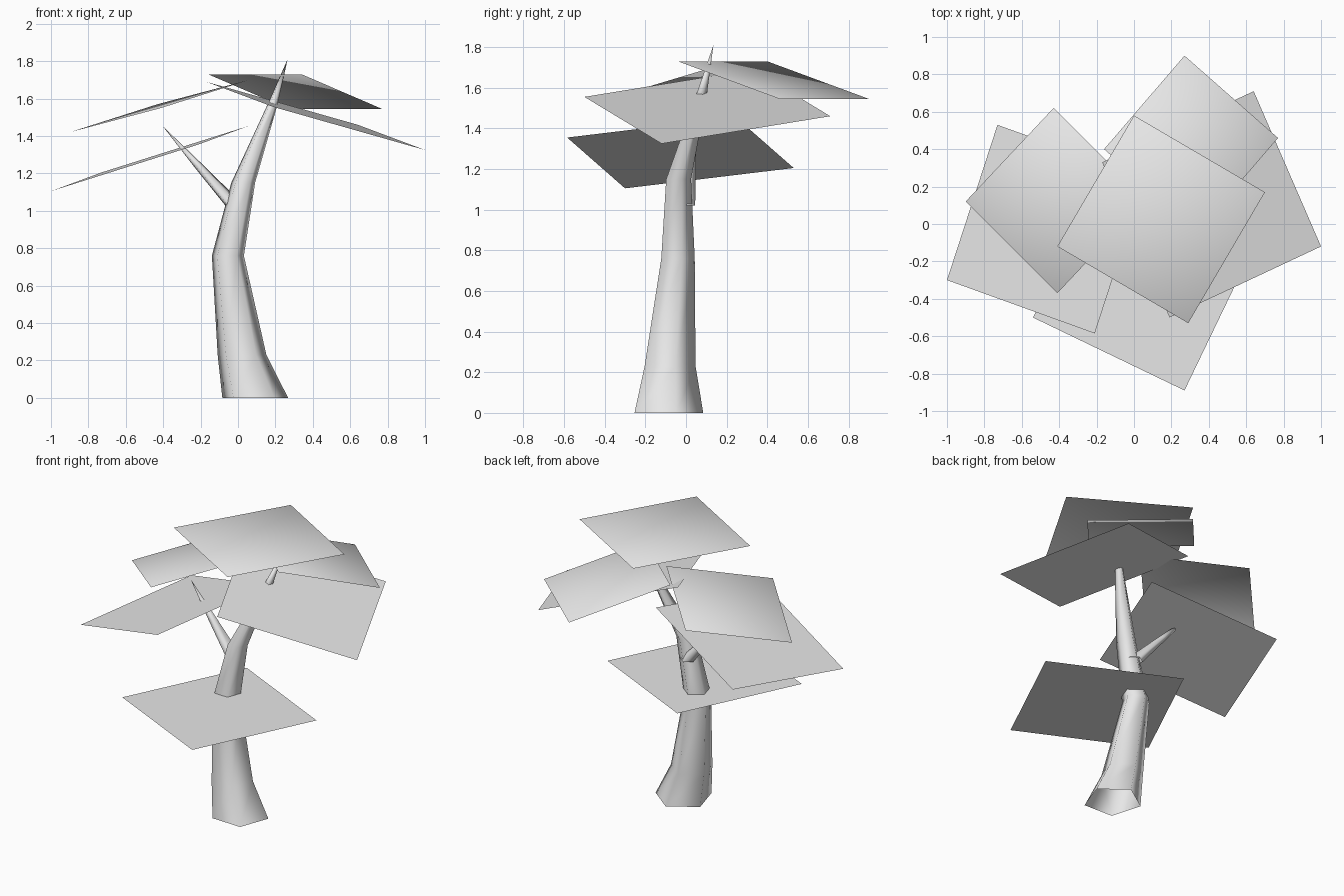
import bpy, bmesh, math
from mathutils import Vector

cube = bpy.data.objects.get("Cube")
if cube:
    bpy.data.objects.remove(cube, do_unlink=True)

# One pale grey for the whole tree
grey = bpy.data.materials.new("pale_grey")
grey.use_nodes = True
grey.diffuse_color = (0.8, 0.8, 0.8, 1)
bsdf = next(n for n in grey.node_tree.nodes if n.type == 'BSDF_PRINCIPLED')
bsdf.inputs["Base Color"].default_value = (0.8, 0.8, 0.8, 1)


def finish(name, bm, smooth):
    mesh = bpy.data.meshes.new(name)
    for face in bm.faces:
        face.smooth = smooth
    bm.to_mesh(mesh)
    bm.free()
    mesh.materials.append(grey)
    obj = bpy.data.objects.new(name, mesh)
    bpy.context.collection.objects.link(obj)
    return obj


def limb(name, stations, sides=5, phase=16):
    """Open-based tapering limb: stations are (centre, radius), the last is the tip."""
    bm = bmesh.new()
    rings = []
    for centre, radius in stations[:-1]:
        ring = []
        for i in range(sides):
            a = math.radians(phase + 360 * i / sides)
            ring.append(bm.verts.new(Vector(centre) + radius * Vector((math.cos(a), math.sin(a), 0))))
        rings.append(ring)
    tip = bm.verts.new(stations[-1][0])
    for i in range(sides):
        j = (i + 1) % sides
        for low, high in zip(rings, rings[1:]):
            bm.faces.new((low[i], low[j], high[j], high[i]))
        bm.faces.new((rings[-1][i], rings[-1][j], tip))
    return finish(name, bm, True)


def leaf_sheet(name, a, b, c, puff=0.0):
    """Square sheet from three corners in order; puff fans its corner normals outward."""
    a, b, c = Vector(a), Vector(b), Vector(c)
    corners = [a, b, c, a + c - b]
    bm = bmesh.new()
    face = bm.faces.new([bm.verts.new(p) for p in corners])
    face.normal_update()
    if face.normal.z < 0:
        face.normal_flip()
    up = face.normal.copy()
    obj = finish(name, bm, puff > 0)
    if puff:
        middle = (a + c) / 2
        half = (b - a).length / 2
        obj.data.normals_split_custom_set_from_vertices(
            [(up + (v.co - middle) * puff / half).normalized() for v in obj.data.vertices])
    return obj


# Trunk and side branch
limb("trunk", [
    ((0.09, -0.10, 0), 0.185),
    ((0.02, -0.09, 0.23), 0.137),
    ((-0.055, -0.047, 0.76), 0.09),
    ((0.027, -0.042, 1.15), 0.067),
    ((0.185, 0.075, 1.57), 0.028),
    ((0.265, 0.135, 1.81), 0),
])
limb("side_branch", [
    ((-0.01, -0.01, 1.02), 0.055),
    ((-0.21, 0.02, 1.24), 0.03),
    ((-0.40, 0.05, 1.45), 0),
])

# Foliage sheets
leaf_sheet("top_leaves", (0, 0.58, 1.87), (-0.41, -0.12, 1.87), (0.29, -0.53, 1.87), puff=0.3)
leaf_sheet("back_leaves", (-0.16, 0.40, 1.73), (0.34, -0.04, 1.73), (0.77, 0.46, 1.545), puff=0.3)
leaf_sheet("upper_right_leaves", (-0.43, 0.62, 1.57), (-0.90, 0.12, 1.42), (-0.41, -0.37, 1.55), puff=0.3)
leaf_sheet("left_leaves", (0.64, 0.71, 1.46), (1.0, -0.12, 1.325), (0.19, -0.50, 1.555))
leaf_sheet("lower_right_leaves", (-0.73, 0.53, 1.205), (-1.0, -0.30, 1.105), (-0.21, -0.585, 1.355))
leaf_sheet("lowest_leaves", (-0.54, -0.50, 0.8), (0.27, -0.89, 0.8), (0.66, -0.08, 0.8))
